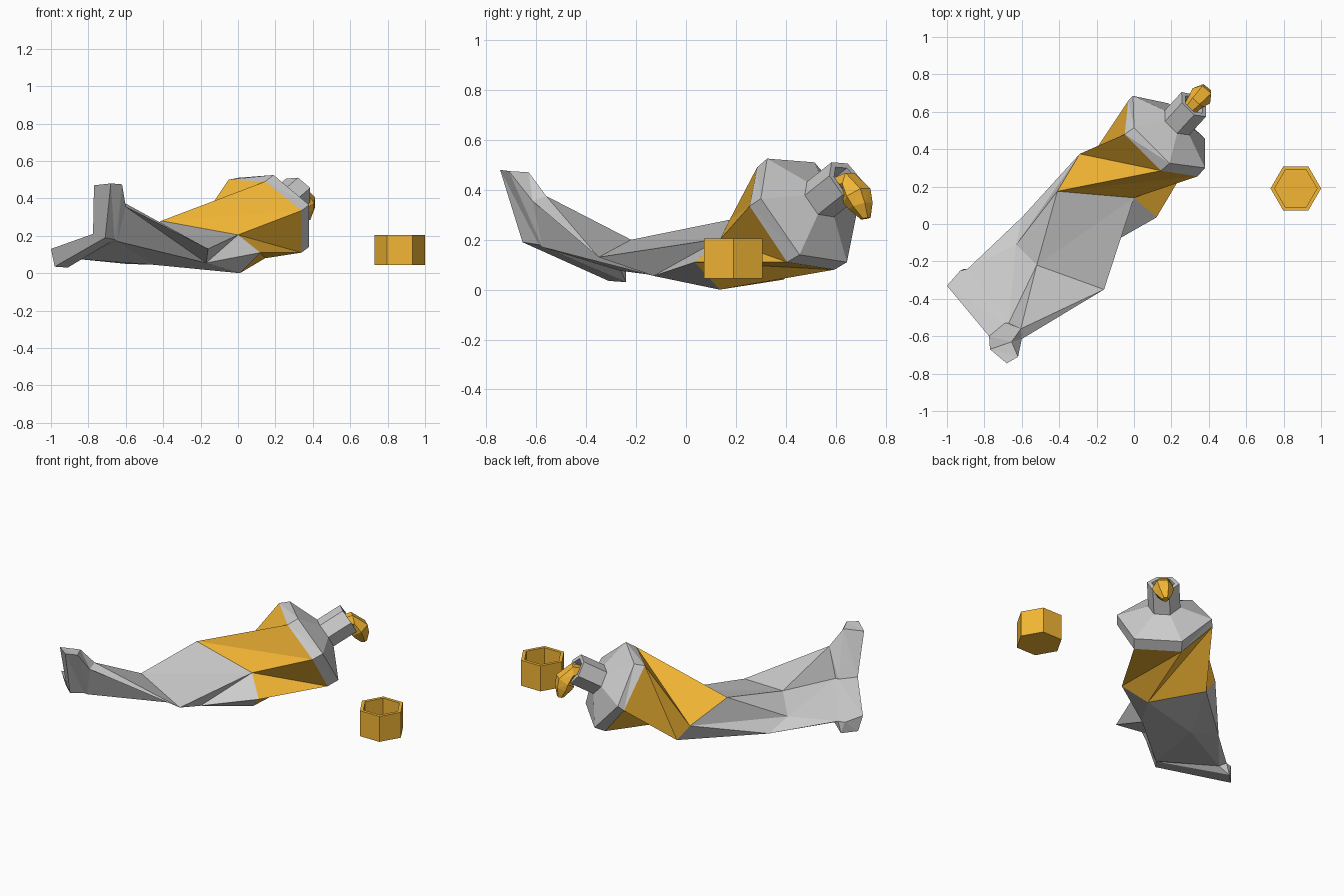
import bpy, bmesh, math
from mathutils import Vector as V

if "Cube" in bpy.data.objects:
    bpy.data.objects.remove(bpy.data.objects["Cube"])

yellow = bpy.data.materials.new("yellow")
yellow.diffuse_color = (0.9, 0.47, 0.035, 1)
yellow.use_nodes = True
yellow.node_tree.nodes["Principled BSDF"].inputs["Base Color"].default_value = yellow.diffuse_color


def loft(name, rings, mat=None, cap_start=False, cap_end=False, flip=()):
    """Skin equal-sized rings with triangles; flip lists (band, side) pairs using the other diagonal."""
    bm = bmesh.new()
    vs = [[bm.verts.new(p) for p in r] for r in rings]
    n = len(rings[0])
    for k in range(len(vs) - 1):
        lo, hi = vs[k], vs[k + 1]
        for i in range(n):
            j = (i + 1) % n
            if (k, i) in flip:
                tris = (lo[i], lo[j], hi[i]), (lo[j], hi[j], hi[i])
            else:
                tris = (lo[i], lo[j], hi[j]), (lo[i], hi[j], hi[i])
            for t in tris:
                bm.faces.new(t)
    if cap_start:
        bm.faces.new(vs[0])
    if cap_end:
        bm.faces.new(vs[-1])
    bmesh.ops.recalc_face_normals(bm, faces=bm.faces)
    # merge the flat triangle pairs back into quads
    bmesh.ops.dissolve_limit(bm, angle_limit=math.radians(2), verts=bm.verts, edges=bm.edges)
    me = bpy.data.meshes.new(name)
    bm.to_mesh(me)
    bm.free()
    ob = bpy.data.objects.new(name, me)
    bpy.context.collection.objects.link(ob)
    if mat:
        me.materials.append(mat)
    return ob


def ring(c, r, axis=(0, 0, 1), n=6):
    q = V(axis).to_track_quat('Z', 'Y')
    return [V(c) + q @ V((r * math.cos(a), r * math.sin(a), 0))
            for a in (i * math.tau / n for i in range(n))]


# Cross-sections of the squeezed tube, from bent crimp to shoulder
crimp_end = [(-.775, -.60, .21), (-.77, -.67, .47), (-.68, -.745, .48),
             (-.71, -.655, .19), (-.98, -.31, .035), (-1, -.33, .13)]
crimp_front = [(-.69, -.53, .20), (-.655, -.63, .47), (-.62, -.71, .475),
               (-.66, -.59, .18), (-.91, -.24, .03), (-.93, -.25, .10)]
body_start = [(-.67, -.53, .20), (-.605, -.56, .375), (-.60, -.615, .355),
              (-.645, -.575, .17), (-.85, -.26, .075), (-.89, -.24, .10)]
waist = [(-.52, -.22, .20), (-.16, -.35, .13), (-.17, -.13, .055),
         (-.45, -.03, .045), (-.60, .035, .05), (-.63, -.11, .11)]
belly = [(-.41, .175, .28), (0, .14, .205), (.12, .035, .11),
         (.01, .135, 0), (-.21, .39, .04), (-.29, .375, .145)]
rim = [(.145, .285, .49), (.34, .255, .335), (.34, .405, .11),
       (.145, .595, .08), (-.03, .66, .28), (-.05, .48, .50)]
rim_front = [V(p) for p in ((.19, .325, .525), (.38, .30, .365), (.38, .455, .14),
                            (.185, .645, .11), (-.005, .685, .31), (0, .515, .51))]

# Grey tail with crimp, then the yellow band
loft("tube_tail", [crimp_end, crimp_front, body_start, waist, belly], cap_start=True,
     flip=[(2, i) for i in range(6)] + [(3, 1)])
loft("tube_band", [belly, rim], yellow)

# Shoulder rim, cone and hollow nozzle
axis = V((.58, .63, .50)).normalized()
mid = sum(rim_front, V()) / 6


def scaled(c, s):
    return [V(c) + (p - mid) * s for p in rim_front]


base = V((.23, .54, .365))
tip = base + axis * .155
loft("shoulder_nozzle", [rim, rim_front, scaled(base, .34), scaled(tip, .34),
                         scaled(tip, .24), scaled(tip - axis * .08, .24)], cap_end=True)

# Paste drooping from the nozzle
loft("paste", [ring((.29, .61, .42), .035, (.58, .63, .5)),
               ring((.335, .66, .425), .05, (.6, .65, .1)),
               ring((.36, .685, .375), .062, (.35, .4, -.8)),
               ring((.365, .70, .335), .05, (.2, .25, -1)),
               ring((.37, .72, .285), .02, (.1, .15, -1))],
     yellow, True, True)

# Hollow six-sided screw cap standing beside the tube
cx, cy = .865, .19
loft("screw_cap", [ring((cx, cy, .045), .135), ring((cx, cy, .205), .135),
                   ring((cx, cy, .205), .113), ring((cx, cy, .075), .113)],
     yellow, True, True)
